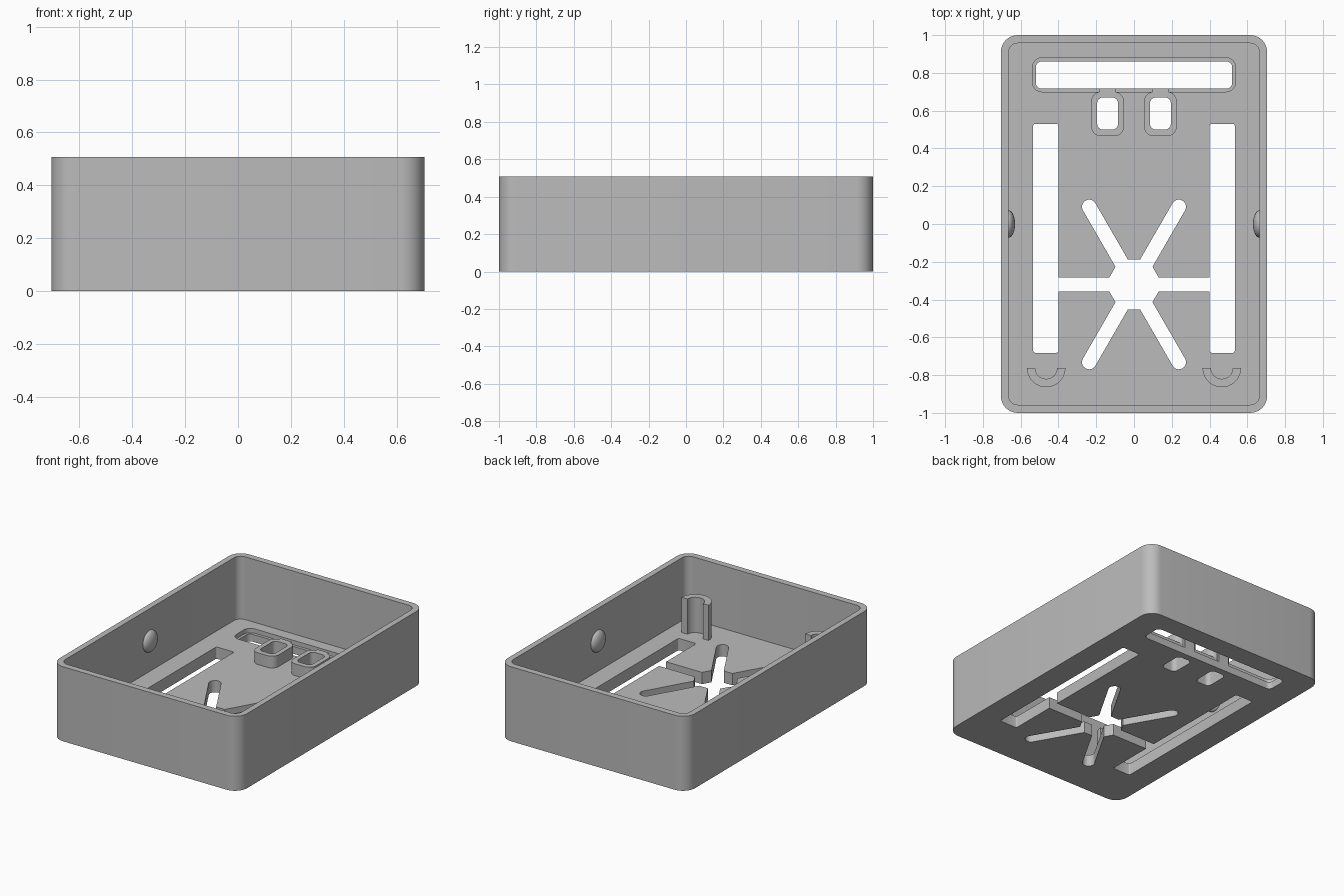
import bpy, bmesh
from math import sin, cos, pi, radians

cube = bpy.data.objects.get("Cube")
if cube:
    bpy.data.objects.remove(cube, do_unlink=True)

grey = bpy.data.materials.new("plain grey")
grey.use_nodes = True
COLOUR = (0.5, 0.5, 0.5, 1)
grey.diffuse_color = COLOUR
grey.node_tree.nodes["Principled BSDF"].inputs["Base Color"].default_value = COLOUR

HEIGHT, FLOOR = 0.507, 0.08


def arc(cx, cy, r, start, end, steps):
    angles = [radians(start + (end - start) * i / steps) for i in range(steps + 1)]
    return [(cx + r * cos(a), cy + r * sin(a)) for a in angles]


def rounded_rect(x0, x1, y0, y1, r, steps=8):
    corners = ((x1 - r, y1 - r), (x0 + r, y1 - r), (x0 + r, y0 + r), (x1 - r, y0 + r))
    points = []
    for i, (cx, cy) in enumerate(corners):
        points += arc(cx, cy, r, 90 * i, 90 * i + 90, steps)
    return points


def make_object(name, bm):
    bmesh.ops.recalc_face_normals(bm, faces=bm.faces)
    mesh = bpy.data.meshes.new(name)
    bm.to_mesh(mesh)
    bm.free()
    mesh.materials.append(grey)
    obj = bpy.data.objects.new(name, mesh)
    bpy.context.collection.objects.link(obj)
    return obj


def prism(name, outline, z0, z1):
    bm = bmesh.new()
    face = bm.faces.new([bm.verts.new((x, y, z0)) for x, y in outline])
    top = bmesh.ops.extrude_face_region(bm, geom=[face])["geom"]
    moved = [v for v in top if isinstance(v, bmesh.types.BMVert)]
    bmesh.ops.translate(bm, verts=moved, vec=(0, 0, z1 - z0))
    return make_object(name, bm)


def combine(target, other, operation):
    mod = target.modifiers.new("combine", "BOOLEAN")
    mod.operation, mod.solver, mod.object = operation, "EXACT", other
    bpy.context.view_layer.objects.active = target
    bpy.ops.object.modifier_apply(modifier=mod.name)
    bpy.data.objects.remove(other, do_unlink=True)


def cut(outline, z0=-0.1, z1=0.3):
    combine(tray, prism("cutter", outline, z0, z1), "DIFFERENCE")


def smooth(obj):
    bpy.ops.object.select_all(action="DESELECT")
    obj.select_set(True)
    bpy.context.view_layer.objects.active = obj
    bpy.ops.object.shade_smooth_by_angle(angle=radians(30))


# Open tray with rounded corners
tray = prism("tray", rounded_rect(-0.705, 0.705, -1, 1, 0.09), 0, HEIGHT)
cut(rounded_rect(-0.665, 0.665, -0.957, 0.957, 0.05), FLOOR, 1)

# Long display window with a shallow step around it
cut(rounded_rect(-0.537, 0.537, 0.70, 0.88, 0.05), 0.05, 0.3)

# Raised button frames, each with a neck to the window
for x in (-0.14, 0.14):
    combine(tray, prism("frame", rounded_rect(x - 0.086, x + 0.086, 0.465, 0.70, 0.05),
                        0.03, 0.16), "UNION")
    combine(tray, prism("neck", rounded_rect(x - 0.042, x + 0.042, 0.68, 0.717, 0.004, 1),
                        0.02, 0.16), "UNION")
    cut(rounded_rect(x - 0.055, x + 0.055, 0.50, 0.67, 0.03))
cut(rounded_rect(-0.52, 0.52, 0.717, 0.86, 0.03))

# Long side slots
for side in (-1, 1):
    x = side * 0.467
    cut(rounded_rect(x - 0.067, x + 0.067, -0.682, 0.53, 0.012, 3))

# Star-shaped opening: hexagonal hub, cross slot and four round-ended arms
HUB_Y, ARM = -0.32, 0.038
cut(arc(0, HUB_Y, 0.152, 0, 300, 5))
cut([(-0.45, HUB_Y - ARM), (0.45, HUB_Y - ARM), (0.45, HUB_Y + ARM), (-0.45, HUB_Y + ARM)])
for angle in (60, 120, 240, 300):
    a = radians(angle)
    outline = arc(0.475 * cos(a), HUB_Y + 0.475 * sin(a), ARM, angle - 90, angle + 90, 10)
    outline += arc(0, HUB_Y, ARM, angle + 90, angle + 270, 1)
    cut(outline)
smooth(tray)

for side, label in ((-1, "right"), (1, "left")):
    # Half-round support post
    x = side * 0.465
    outline = arc(x, -0.762, 0.102, 180, 360, 20) + arc(x, -0.762, 0.058, 360, 180, 16)
    smooth(prism(label + "_post", outline, FLOOR - 0.01, 0.32))

    # Snap bump on the inner wall
    bm = bmesh.new()
    bmesh.ops.create_uvsphere(bm, u_segments=32, v_segments=16, radius=0.073)
    bmesh.ops.scale(bm, verts=bm.verts, vec=(0.5, 1, 1))
    bmesh.ops.translate(bm, verts=bm.verts, vec=(side * 0.666, 0, 0.287))
    smooth(make_object(label + "_bump", bm))
